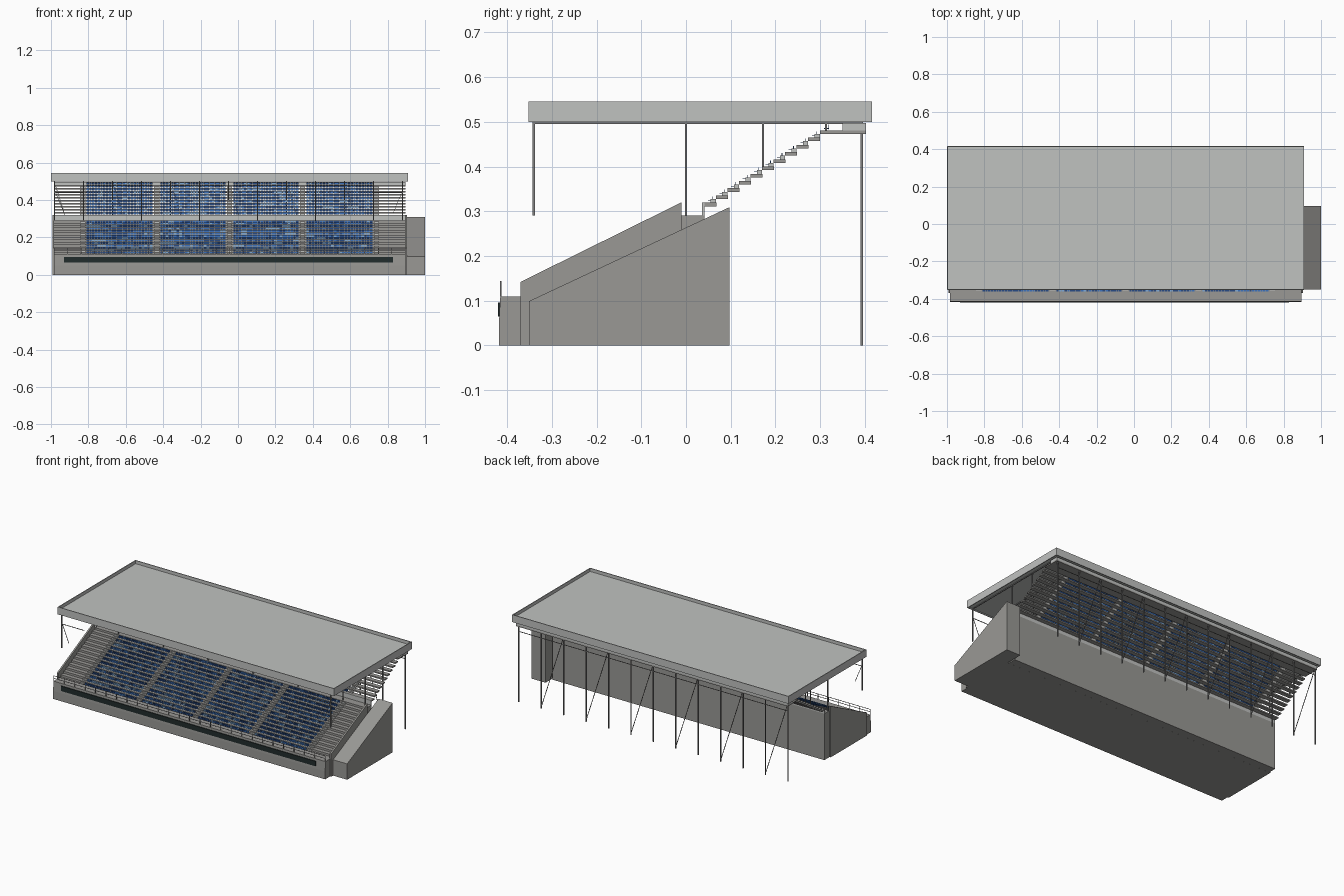
import bpy
import math
import random
from mathutils import Vector

random.seed(4)
cube = bpy.data.objects.get("Cube")
if cube:
    bpy.data.objects.remove(cube)


def material(name, r, g, b):
    m = bpy.data.materials.new(name)
    m.use_nodes = True
    m.diffuse_color = (r, g, b, 1)
    m.node_tree.nodes["Principled BSDF"].inputs["Base Color"].default_value = (r, g, b, 1)
    return m


CONCRETE = material("concrete", 0.32, 0.315, 0.30)
PALE = material("pale metal", 0.53, 0.54, 0.53)
STEEL = material("steel", 0.22, 0.22, 0.22)
DARK = material("dark panel", 0.015, 0.025, 0.025)
BLUES = [material("navy blue", 0.02, 0.07, 0.24),
         material("mid blue", 0.045, 0.17, 0.52),
         material("light blue", 0.20, 0.40, 0.70)]


class Part:
    """Collects simple solids and turns them into one object."""

    def __init__(self, name, mat):
        self.name, self.mat, self.verts, self.faces = name, mat, [], []

    def prism(self, profile, x0, x1):
        # extrude a (y, z) outline, listed clockwise seen from +x, along x
        n, k = len(profile), len(self.verts)
        self.verts += [(x, y, z) for x in (x0, x1) for y, z in profile]
        self.faces += [[k + i for i in range(n)], [k + n + i for i in reversed(range(n))]]
        for i in range(n):
            j = (i + 1) % n
            self.faces.append([k + j, k + i, k + n + i, k + n + j])

    def box(self, x0, x1, y0, y1, z0, z1):
        self.prism([(y0, z0), (y0, z1), (y1, z1), (y1, z0)], x0, x1)

    def bar(self, a, b, r=0.002):
        # square bar between two points
        a, b = Vector(a), Vector(b)
        d = (b - a).normalized()
        side = d.cross(Vector((0, 1, 0)) if abs(d.y) < 0.9 else Vector((0, 0, 1))).normalized()
        up = d.cross(side)
        k = len(self.verts)
        for p in (a, b):
            for s, t in ((-1, -1), (1, -1), (1, 1), (-1, 1)):
                self.verts.append(tuple(p + side * r * s + up * r * t))
        self.faces += [[k + 3, k + 2, k + 1, k], [k + 4, k + 5, k + 6, k + 7]]
        for i in range(4):
            j = (i + 1) % 4
            self.faces.append([k + i, k + j, k + 4 + j, k + 4 + i])

    def build(self):
        me = bpy.data.meshes.new(self.name)
        me.from_pydata(self.verts, [], self.faces)
        me.materials.append(self.mat)
        me.update()
        ob = bpy.data.objects.new(self.name, me)
        bpy.context.scene.collection.objects.link(ob)


X0, X1 = -0.985, 0.895                       # ends of the seating
BLOCKS = [(-0.81, -0.455), (-0.415, -0.065), (-0.025, 0.325), (0.365, 0.72)]
AISLES = [-0.83, -0.435, -0.045, 0.345, 0.74]
LOW_N, LOW_RUN, LOW_RISE = 14, 0.0257, 0.0129
UP_N, UP_RUN, UP_RISE = 10, 0.0258, 0.0162

# Roof tray with a thin upstand all round
roof = Part("roof", PALE)
roof.box(-0.995, 0.905, -0.347, 0.412, 0.505, 0.525)
for y in (-0.352, 0.411):
    roof.box(-1, 0.91, y, y + 0.005, 0.499, 0.545)
for x in (-1, 0.905):
    roof.box(x, x + 0.005, -0.347, 0.411, 0.499, 0.545)
roof.build()

# Front band with dark display strip
band = Part("front_band", CONCRETE)
band.prism([(-0.418, 0), (-0.418, 0.05), (-0.415, 0.11), (-0.37, 0.11), (-0.37, 0)], X0, X1)
band.build()
strip = Part("display_strip", DARK)
strip.box(-0.93, 0.83, -0.4205, -0.413, 0.065, 0.096)
strip.build()

# Lower tier: solid steps and walkway behind them
lower = Part("lower_tier", CONCRETE)
low_rows = []
for i in range(LOW_N):
    y, z = -0.37 + i * LOW_RUN, 0.11 + i * LOW_RISE
    lower.box(X0, X1, y, y + LOW_RUN, 0, z)
    low_rows.append((y, z, LOW_RUN, LOW_RISE))
lower.box(X0, X1, -0.01, 0.041, 0, 0.29)
lower.build()

# Sloping end walls of the lower tier
walls = Part("end_walls", CONCRETE)
for x in (-0.993, 0.893):
    walls.prism([(-0.37, 0), (-0.37, 0.142), (-0.01, 0.32), (-0.01, 0)], x, x + 0.01)
walls.build()

# Wedge shaped side block
wedge = Part("side_block", CONCRETE)
wedge.prism([(-0.351, 0), (-0.351, 0.099), (0.097, 0.309), (0.097, 0)], 0.903, 1)
wedge.build()

# Upper tier: open slabs, rear platform and rear beam
upper = Part("upper_tier", CONCRETE)
up_rows = []
for i in range(UP_N):
    y, z = 0.041 + i * UP_RUN, 0.319 + i * UP_RISE
    upper.box(X0, X1, y, y + UP_RUN + 0.001, z - 0.008, z)
    up_rows.append((y, z, UP_RUN, UP_RISE))
upper.box(X0, X1, 0.3, 0.402, 0.473, 0.48)
upper.build()
up_rows.append((0.3, 0.48, UP_RUN, UP_RISE))
beam = Part("rear_beam", PALE)
beam.box(X0, X1, 0.35, 0.402, 0.48, 0.497)
beam.build()
riser = Part("upper_tier_front_panel", PALE)
riser.box(X0, X1, 0.036, 0.041, 0.29, 0.319)
riser.build()

# Aisle half steps
aisle = Part("aisle_steps", PALE)
for y, z, run, rise in low_rows + up_rows[:-1]:
    for x in AISLES:
        aisle.box(x - 0.014, x + 0.014, y + run * 0.55, y + run, z, z + rise * 0.5)
aisle.build()

# Seats: thin pan and back, colours mixed per block in short runs
seats = [Part(n + "_seats", m) for n, m in zip(("navy", "mid_blue", "light_blue"), BLUES)]
PER_ROW = 24
for rows in (low_rows, up_rows):
    for y, z, run, rise in rows:
        for b, (xa, xb) in enumerate(BLOCKS):
            weights = (5, 5, 2) if b in (1, 2) else (7, 4, 1)
            pitch = (xb - xa) / PER_ROW
            pick = seats[0]
            for s in range(PER_ROW):
                if random.random() < 0.65:
                    pick = random.choices(seats, weights)[0]
                x = xa + s * pitch
                xe = x + pitch * 0.86
                pick.box(x, xe, y + 0.008, y + 0.018, z + 0.004, z + 0.0055)
                pick.box(x, xe, y + 0.018, y + 0.0195, z + 0.003, z + 0.0135)
for p in seats:
    p.build()

# Roof frame: posts, rafters, braces
frame = Part("roof_frame", STEEL)
POSTS = [0.88 - 0.155 * i for i in range(13)]
REAR = 0.393
for i, x in enumerate(POSTS):
    frame.bar((x, REAR, 0), (x, REAR, 0.5), 0.0028)
    frame.bar((x, -0.342, 0.498), (x, REAR, 0.498), 0.0025)
    if i % 2:
        frame.bar((x, 0, 0.29), (x, 0, 0.5), 0.0025)
    else:
        frame.bar((x, 0.172, 0.395), (x, 0.172, 0.5), 0.0025)
        frame.bar((x, 0.313, 0.48), (x, 0.313, 0.5))
        if i:
            frame.bar((x, REAR, 0.49), (POSTS[i - 1], REAR, 0.01), 0.0015)
frame.bar((POSTS[0], REAR, 0.44), (POSTS[-1], REAR, 0.44), 0.0015)
for x, step in ((POSTS[0], -1), (POSTS[-1], 1)):
    frame.bar((x, -0.34, 0.29), (x, -0.34, 0.5), 0.0028)
    frame.bar((x, -0.34, 0.44), (x + step * 0.155, -0.34, 0.44), 0.0015)
    frame.bar((x, 0, 0.29), (x, 0, 0.5), 0.0025)
    frame.bar((x, -0.34, 0.45), (x + step * 0.05, -0.34, 0.33), 0.0012)
frame.build()

# Front guard rail
rail = Part("front_rail", STEEL)
for z in (0.128, 0.143):
    rail.bar((X0, -0.414, z), (X1, -0.414, z), 0.0012)
N = 26
for i in range(N + 1):
    x = X0 + 0.002 + (X1 - X0 - 0.004) * i / N
    rail.bar((x, -0.414, 0.11), (x, -0.414, 0.143), 0.0014)
rail.build()
